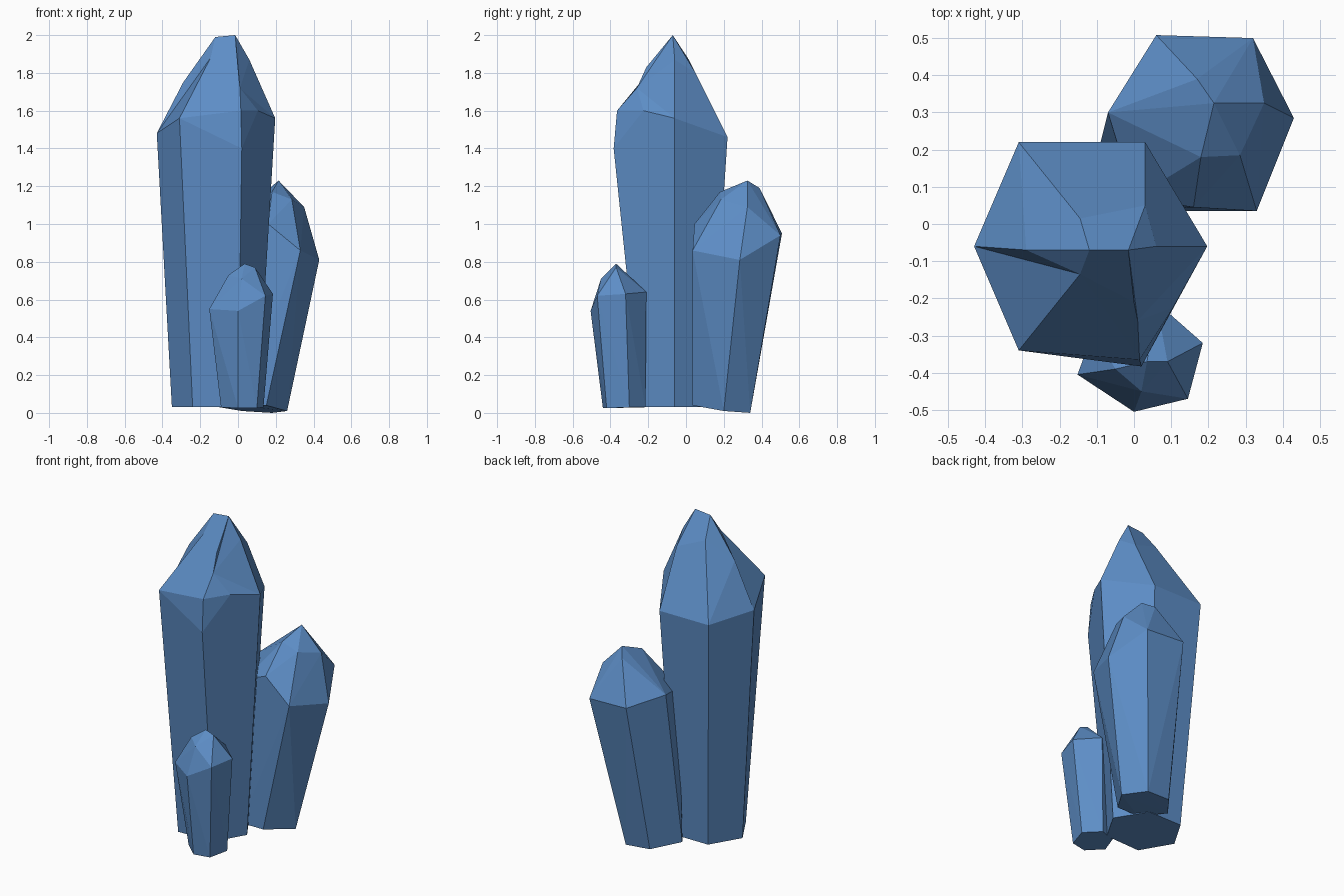
import bpy, bmesh

if "Cube" in bpy.data.objects:
    bpy.data.objects.remove(bpy.data.objects["Cube"])

blue = bpy.data.materials.new("crystal blue")
blue.diffuse_color = (0.11, 0.27, 0.57, 1)
blue.use_nodes = True
blue.node_tree.nodes["Principled BSDF"].inputs["Base Color"].default_value = blue.diffuse_color


def finish(bm, name):
    bmesh.ops.recalc_face_normals(bm, faces=bm.faces)
    me = bpy.data.meshes.new(name)
    bm.to_mesh(me)
    bm.free()
    me.materials.append(blue)
    bpy.context.collection.objects.link(bpy.data.objects.new(name, me))


def hull_crystal(name, base, shoulder, tip):
    """Convex crystal wrapped around a base ring, a shoulder ring and tip points."""
    bm = bmesh.new()
    for p in base + shoulder + tip:
        bm.verts.new(p)
    res = bmesh.ops.convex_hull(bm, input=bm.verts)
    loose = {v for v in bm.verts if not v.link_faces}
    bmesh.ops.delete(bm, geom=list(loose), context='VERTS')
    finish(bm, name)


# Tall crystal: tapered six-sided shaft with chipped, slightly hollow tip facets
pts = {
    # base ring
    'a': (-.35, -.06, .03), 'b': (-.24, .125, .03), 'c': (-.01, .125, .03),
    'd': (.105, -.06, .03), 'e': (.0, -.24, .03), 'f': (-.24, -.25, .03),
    # shoulder ring with two chips at the front
    'L': (-.43, -.06, 1.48), 'K': (-.31, .22, 1.46), 'U': (.03, .22, 1.46),
    'R': (.197, -.06, 1.56), 'F': (.02, -.383, 1.40), 'W': (-.31, -.34, 1.56),
    'M': (.105, -.225, 1.60), 'N': (.015, -.365, 1.60),
    # tip
    'A': (-.12, -.07, 1.99), 'B': (-.015, -.07, 2.0), 'C': (-.145, .015, 1.87),
    'D': (.03, .05, 1.80), 'E': (.06, -.06, 1.87), 'G': (.01, -.26, 1.72),
    'H': (0, -.21, 1.83), 'I': (-.145, -.135, 1.88), 'J': (-.29, -.07, 1.75),
}
faces = ("abcdef abKL bcUK cdRU deFMR efWF faLW "
         "LKJ KCJ JCA KUDC CDBA URED DEB RGE RMG EGB MNG FMN WFN "
         "NIHG GHB HIAB WNI LWI LIJ JIA").split()
bm = bmesh.new()
v = {k: bm.verts.new(p) for k, p in pts.items()}
for f in faces:
    bm.faces.new([v[k] for k in f])
finish(bm, "tall_crystal")

# Middle crystal, leaning back to the right
hull_crystal(
    "leaning_crystal",
    [(.18, .34, 0), (.02, .33, .01), (-.1, .18, .03),
     (0, .035, .04), (.15, .035, .04), (.26, .20, .01)],
    [(-.07, .30, .99), (.06, .508, .95), (.32, .50, .94), (.43, .285, .81),
     (.33, .035, .86), (0, .07, .93), (.16, .045, 1.0)],
    [(.215, .325, 1.23), (.17, .39, 1.19), (.35, .325, 1.09),
     (.285, .185, 1.13), (.18, .18, 1.17)])

# Small crystal at the front
hull_crystal(
    "small_crystal",
    [(-.09, -.36, .03), (0, -.44, .025), (.1, -.42, .025),
     (.135, -.30, .03), (.05, -.215, .03), (-.05, -.25, .03)],
    [(-.152, -.405, .55), (0, -.505, .54), (.145, -.47, .62),
     (.185, -.32, .63), (.06, -.21, .64), (-.11, -.29, .60)],
    [(.035, -.37, .79), (-.05, -.39, .73), (.09, -.37, .77), (.02, -.45, .71)])
